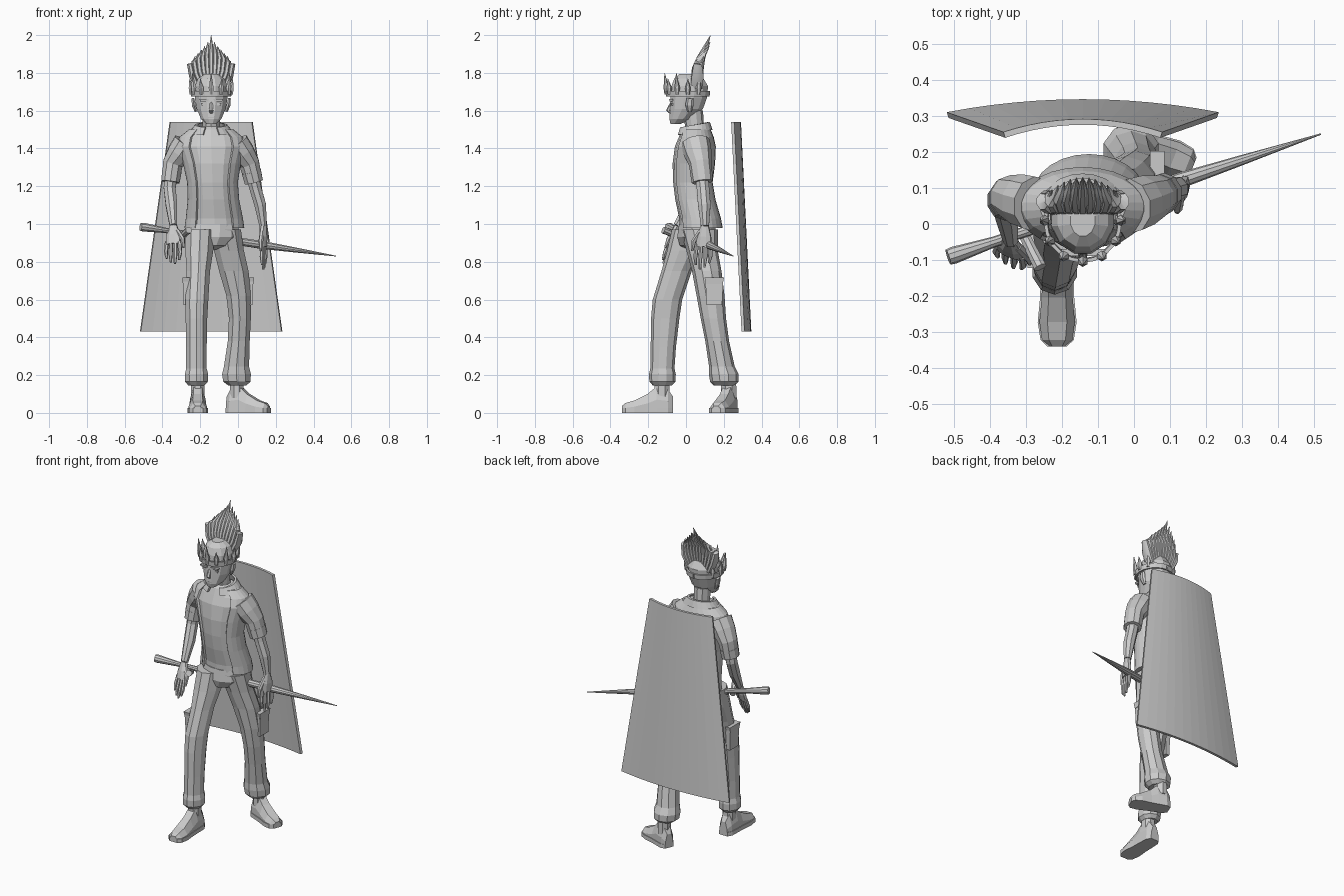
import bpy, bmesh
from math import sin, cos, pi, radians
from mathutils import Vector

cube = bpy.data.objects.get("Cube")
if cube:
    bpy.data.objects.remove(cube)

grey = bpy.data.materials.new("plain grey")
grey.use_nodes = True
grey.diffuse_color = (0.6, 0.6, 0.6, 1)
grey.node_tree.nodes["Principled BSDF"].inputs["Base Color"].default_value = (0.6, 0.6, 0.6, 1)
CX = -0.142  # middle line of the body


def skin(name, rings, smooth=False):
    """Closed skin through a row of equally sized rings."""
    bm = bmesh.new()
    loops = [[bm.verts.new(p) for p in ring] for ring in rings]
    n = len(loops[0])
    for a, b in zip(loops, loops[1:]):
        for i in range(n):
            j = (i + 1) % n
            bm.faces.new((a[i], a[j], b[j], b[i]))
    bm.faces.new(loops[0])
    bm.faces.new(loops[-1])
    bmesh.ops.recalc_face_normals(bm, faces=bm.faces[:])
    mesh = bpy.data.meshes.new(name)
    bm.to_mesh(mesh)
    bm.free()
    mesh.materials.append(grey)
    obj = bpy.data.objects.new(name, mesh)
    bpy.context.collection.objects.link(obj)
    if smooth:
        bpy.ops.object.select_all(action='DESELECT')
        obj.select_set(True)
        bpy.context.view_layer.objects.active = obj
        bpy.ops.object.shade_smooth_by_angle(angle=radians(35))
    return obj


def oval(c, a, b, n):
    return [c + a * cos(2 * pi * (i + 0.5) / n) + b * sin(2 * pi * (i + 0.5) / n) for i in range(n)]


def stack(name, rows, n=10, smooth=False):
    """Level oval sections: x, y, z, half width, half depth."""
    return skin(name, [oval(Vector(r[:3]), Vector((r[3], 0, 0)), Vector((0, r[4], 0)), n)
                       for r in rows], smooth)


def tube(name, rows, ref=(1, 0, 0), n=8, smooth=False):
    """Oval sections square to a path: point, radius along ref, other radius."""
    pts = [Vector(r[0]) for r in rows]
    rings = []
    for i, row in enumerate(rows):
        t = (pts[min(i + 1, len(pts) - 1)] - pts[max(i - 1, 0)]).normalized()
        a = Vector(ref)
        a = (a - t * a.dot(t)).normalized()
        rings.append(oval(pts[i], a * row[1], t.cross(a) * row[-1], n))
    return skin(name, rings, smooth)


def shell(name, rows, start, end, thick, tilt=0.0, steps=20):
    """Open wall following oval sections between two angles."""
    rings = []
    for x, y, z, rx, ry in rows:
        def at(k, grow):
            a = radians(start + (end - start) * k / steps)
            return Vector((x + (rx + grow) * cos(a), y + (ry + grow) * sin(a), z + tilt * sin(a)))
        rings.append([at(k, thick) for k in range(steps + 1)]
                     + [at(k, -thick) for k in range(steps, -1, -1)])
    return skin(name, rings)


def block(name, c, half, taper=0.85):
    x, y, z = half
    return skin(name, [[Vector(c) + Vector((sx * x * k, sy * y * k, s * z))
                        for sx, sy in ((-1, -1), (1, -1), (1, 1), (-1, 1))]
                       for s, k in ((-1, taper), (1, 1))])


# Head, neck and face
stack("head", [(CX, -.055, 1.53, .028, .028), (CX, -.03, 1.555, .055, .06),
               (CX, .003, 1.61, .08, .09), (CX, .015, 1.67, .09, .1),
               (CX, .02, 1.73, .09, .1), (CX, .015, 1.77, .072, .08),
               (CX, .01, 1.795, .035, .045)], 12)
stack("neck", [(CX, .05, 1.45, .058, .058), (CX, .045, 1.52, .048, .05), (CX, .035, 1.6, .05, .055)])
tube("nose", [((CX, -.076, 1.645), .008, .006), ((CX, -.094, 1.6), .013, .012),
              ((CX, -.082, 1.588), .01, .006)], n=6)
block("mouth", (CX, -.08, 1.562), (.018, .008, .003))
for s, side in ((-1, "right"), (1, "left")):
    block(side + "_brow", (CX + s * .037, -.079, 1.655), (.025, .01, .006))
    block(side + "_eye", (CX + s * .037, -.073, 1.634), (.017, .004, .006))
    tube(side + "_ear", [((CX + s * .08, .02, 1.595), .008, .012), ((CX + s * .092, .018, 1.63), .012, .022),
                         ((CX + s * .097, .022, 1.665), .008, .018)], n=6)

# Crown band with points
shell("crown_band", [(CX, .01, 1.675, .101, .11), (CX, .01, 1.705, .104, .113)], 92, 448, .005)
for k in range(-4, 5):
    a = radians(-90 + 30 * k)
    d = Vector((cos(a) * .106, sin(a) * .114, 0))
    base = Vector((CX, .01, 1.685)) + d
    high = .115 if k % 2 == 0 else .085
    tube("crown_point", [(base, .01), (base + Vector((0, 0, .035)), .015),
                         (base + d * .08 + Vector((0, 0, high)), .001)], n=6)

# Crest of swept back locks
for k in range(-5, 6):
    t = k / 5
    low = .035 * t * t
    tube("hair_lock", [((CX + .07 * t, .055, 1.755 - low), .016, .034),
                       ((CX + .1 * t, .062, 1.82 - low), .019, .034),
                       ((CX + .112 * t, .08 - low * .5, 1.88 - low), .017, .024),
                       ((CX + .095 * t, .105 - low, 1.94 - low - .06 * abs(t)), .011, .013),
                       ((CX + .085 * t, .13 - low, 2 - .11 * abs(t) ** .7), .001, .001)],
         smooth=True)

# Shirt, open overshirt and collar
torso = [(-.125, .075, .98, .15, .11), (-.125, .07, 1.03, .143, .106), (-.13, .045, 1.13, .128, .102),
         (-.135, .032, 1.22, .126, .1), (-.138, .037, 1.32, .145, .108), (CX, .045, 1.41, .175, .104),
         (CX, .05, 1.46, .16, .088), (CX, .05, 1.5, .11, .072), (CX, .05, 1.515, .06, .055)]
stack("shirt", torso, 14)
shell("overshirt", torso[:-1], -50, 230, .009)
shell("collar", [(CX, .045, 1.485, .112, .088), (CX, .045, 1.525, .078, .075)], -68, 248, .007, .014)

# Trousers
stack("hips", [(-.13, .06, 1, .138, .1), (-.135, .055, .93, .143, .105),
               (-.14, .05, .885, .095, .085), (-.14, .05, .865, .03, .04)], 12)
stack("right_trouser_leg", [(-.2, .025, .97, .08, .1), (-.205, -.005, .86, .078, .095),
      (-.21, -.05, .75, .065, .08), (-.218, -.098, .6, .064, .078), (-.22, -.11, .5, .06, .075),
      (-.22, -.12, .35, .057, .067), (-.22, -.125, .235, .057, .064), (-.22, -.125, .205, .065, .071),
      (-.22, -.125, .165, .063, .069), (-.22, -.125, .145, .045, .05)])
stack("left_trouser_leg", [(-.07, .07, .97, .09, .1), (-.048, .085, .86, .083, .083),
      (-.022, .11, .75, .082, .078), (.003, .13, .62, .068, .074), (.01, .145, .5, .061, .067),
      (.004, .165, .38, .061, .063), (-.008, .19, .245, .07, .068), (-.008, .2, .205, .08, .079),
      (-.006, .203, .165, .076, .075), (-.004, .203, .145, .05, .055)])
for side, x, y in (("right", -.275, -.07), ("left", .065, .15)):
    block(side + "_pocket", (x, y, .64), (.015, .048, .07))
    block(side + "_pocket_flap", (x, y, .7), (.02, .052, .018))


# Shoes
def shoe(side, heel, aim, length):
    f = Vector((aim[0], aim[1], 0)).normalized()
    w = Vector((-f.y, f.x, 0))
    outline = [(0, .026, .085), (.1, .04, .125), (.32, .042, .14), (.5, .043, .1),
               (.75, .049, .066), (.93, .042, .052), (1, .024, .036)]

    def section(d, half, h, k):
        c = Vector((heel[0], heel[1], 0)) + f * (d * length)
        return [c + w * (half * s) + Vector((0, 0, h * z))
                for s, z in ((-1, 0), (1, 0), (1, .5), (k, 1), (-k, 1), (-1, .5))]
    skin(side + "_shoe", [section(d, half, h, .55) for d, half, h in outline])
    skin(side + "_sole", [section(d, half * 1.1, .025, 1) for d, half, h in outline])
    a = Vector((heel[0], heel[1], 0)) + f * (length * .22)
    stack(side + "_ankle", [(a.x, a.y, .08, .038, .045), (a.x, a.y, .18, .038, .042)], 8)


shoe("right", (-.213, -.068), (0, -1), .272)
shoe("left", (-.055, .245), (.92, -.36), .235)


# Arms and hands
def arm(side, shoulder, mid, elbow, fore, wrist, tip, spread):
    sh, md, el, fo, wr, tp = map(Vector, (shoulder, mid, elbow, fore, wrist, tip))
    cuff = md.lerp(el, .6)
    tube(side + "_sleeve", [(sh, .07, .078), (sh.lerp(md, .5), .068, .074),
                            (md, .056, .06), (cuff, .05, .056)], n=10)
    tube(side + "_sleeve_band", [(md.lerp(cuff, .55), .054, .059), (cuff + (cuff - md) * .25, .051, .056)], n=10)
    tube(side + "_arm", [(md, .038), (el, .034, .036), (fo, .033, .036),
                         (fo.lerp(wr, .6), .026, .028), (wr, .021, .024)])
    s = Vector(spread).normalized()
    reach = tp - wr
    knuckle = wr + reach * .48
    tube(side + "_palm", [(wr, .022, .018), (wr + reach * .25, .04, .02), (knuckle, .044, .016)], s)
    for k in range(4):
        o = s * (.024 * (k - 1.5))
        long = (.42, .52, .48, .38)[k]
        tube(side + "_finger", [(knuckle - reach * .06 + o, .011),
                                (knuckle + reach * long * .55 + o * 1.15, .011),
                                (knuckle + reach * long + o, .006)], s, 6)
    tube(side + "_thumb", [(wr + reach * .12 - s * .022, .013), (wr + reach * .35 - s * .055, .013),
                           (wr + reach * .58 - s * .06, .006)], s, 6)


arm("left", (-.012, .05, 1.43), (.06, .075, 1.32), (.092, .09, 1.19), (.118, .097, 1.1),
    (.133, .1, .99), (.137, .085, .76), (.25, 1, 0))
arm("right", (-.275, .055, 1.43), (-.345, .075, 1.32), (-.362, .062, 1.19), (-.352, .02, 1.1),
    (-.342, -.045, .99), (-.345, -.115, .79), (-1, .45, 0))


# Sword passing by the hips
def along(x):
    t = (x + .51) / 1.03
    return (x, -.09 + .34 * t, .985 - .155 * t)


tube("sword_handle", [(along(x), r) for x, r in ((-.515, .022), (-.5, .024), (-.39, .015), (-.28, .015))],
     (0, 0, 1), 10, True)
tube("sword_blade", [(along(x), r) for x, r in ((-.28, .02), (.13, .022), (.3, .014), (.518, .002))],
     (0, 0, 1), 10, True)
tube("sword_guard", [((-.305, -.03, .93), .016), ((-.26, -.12, .968), .019)], (0, 0, 1), 8, True)

# Curved back shield, wider at the foot
columns = []
for k in range(13):
    u = k / 6 - 1
    bow = .036 * (1 - u * u)
    high = Vector((CX + .22 * u, .255 + bow, 1.54))
    low = Vector((CX + .377 * u, .31 + bow, .43))
    inward = Vector((-.005 * u, -.016, 0))
    columns.append([high, low, low + inward, high + inward])
skin("back_shield", columns)
